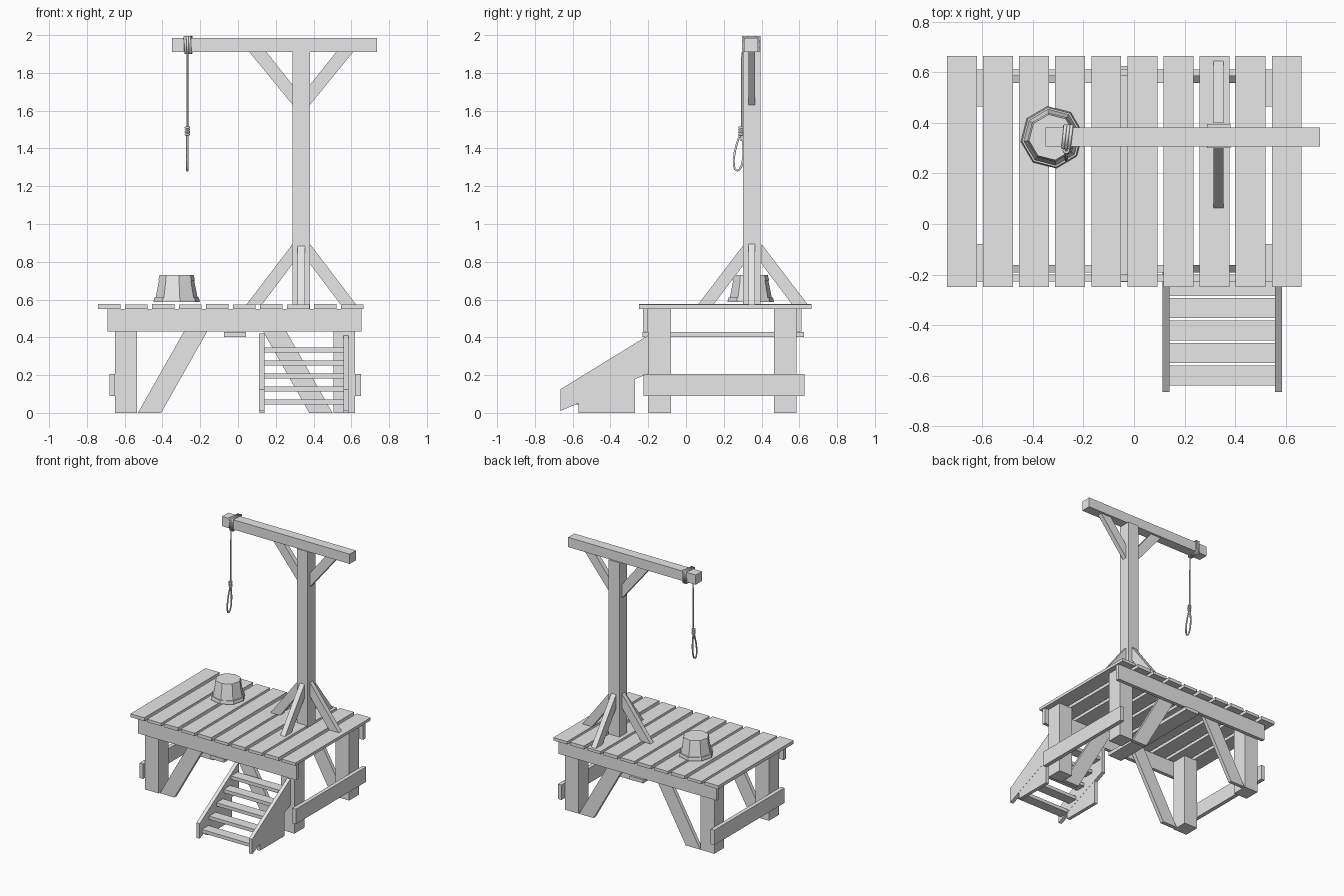
import bpy, bmesh, math
from mathutils import Vector

cube = bpy.data.objects.get("Cube")
if cube:
    bpy.data.objects.remove(cube)

mat = bpy.data.materials.new("plain_grey")
mat.use_nodes = True
GREY = (0.8, 0.8, 0.8, 1)
mat.diffuse_color = GREY
mat.node_tree.nodes["Principled BSDF"].inputs["Base Color"].default_value = GREY


def finish(name, mesh):
    mesh.materials.clear()
    mesh.materials.append(mat)
    ob = bpy.data.objects.new(name, mesh)
    bpy.context.collection.objects.link(ob)
    return ob


def prism(name, pts, axis, lo, hi):
    """Extrude a flat outline along x ('x': pts are y,z) or y ('y': pts are x,z)."""
    place = (lambda a, b, d: (d, a, b)) if axis == 'x' else (lambda a, b, d: (a, d, b))
    bm = bmesh.new()
    face = bm.faces.new([bm.verts.new(place(a, b, lo)) for a, b in pts])
    ext = bmesh.ops.extrude_face_region(bm, geom=[face])
    moved = [v for v in ext["geom"] if isinstance(v, bmesh.types.BMVert)]
    bmesh.ops.translate(bm, verts=moved, vec=Vector(place(0, 0, hi - lo)))
    bmesh.ops.recalc_face_normals(bm, faces=bm.faces)
    mesh = bpy.data.meshes.new(name)
    bm.to_mesh(mesh)
    bm.free()
    return finish(name, mesh)


def box(name, x, y, z):
    return prism(name, [(x[0], z[0]), (x[1], z[0]), (x[1], z[1]), (x[0], z[1])], 'y', *y)


def rope(name, points, radius, cyclic=False, smooth=False):
    """Six-sided cord along a path, turned into a mesh."""
    cu = bpy.data.curves.new(name + "_path", 'CURVE')
    cu.dimensions = '3D'
    cu.bevel_depth = radius
    cu.bevel_resolution = 1
    cu.use_fill_caps = True
    sp = cu.splines.new('POLY')
    sp.points.add(len(points) - 1)
    for p, co in zip(sp.points, points):
        p.co = (*co, 1)
    sp.use_cyclic_u = cyclic
    tmp = bpy.data.objects.new(name + "_tmp", cu)
    bpy.context.collection.objects.link(tmp)
    deps = bpy.context.evaluated_depsgraph_get()
    mesh = bpy.data.meshes.new_from_object(tmp.evaluated_get(deps))
    bpy.data.objects.remove(tmp)
    return finish(name, mesh)


# Deck planks, alternately a touch lower
for i in range(10):
    x = -0.74 + i * 0.1428
    box(f"deck_plank_{i + 1}", (x, x + 0.118), (-0.25, 0.665), (0.551, 0.577 - 0.004 * (i % 2)))

# Platform frame: long beams, legs, side rails, cross board
box("front_beam", (-0.69, 0.655), (-0.227, -0.2), (0.43, 0.551))
box("back_beam", (-0.69, 0.655), (0.585, 0.612), (0.43, 0.551))
MID = -0.015
for side, s in (("right", -1), ("left", 1)):
    xs = sorted((MID + s * 0.52, MID + s * 0.635))
    for end, y in (("front", (-0.2, -0.08)), ("back", (0.465, 0.585))):
        box(f"{end}_{side}_leg", xs, y, (0, 0.551))
    box(f"{side}_side_rail", sorted((MID + s * 0.635, MID + s * 0.665)), (-0.225, 0.628), (0.09, 0.205))
    # Slanted braces under the deck
    outline = [(MID + s * d, z) for d, z in ((0.515, 0), (0.392, 0), (0.08, 0.551), (0.203, 0.551))]
    for end, y in (("front", (-0.192, -0.162)), ("back", (0.557, 0.585))):
        prism(f"{end}_{side}_underbrace", outline, 'y', *y)
box("cross_board", (-0.073, 0.042), (-0.23, 0.625), (0.402, 0.429))

# Steps: stringers, ground supports, treads
for side, x in (("right", 0.112), ("left", 0.558)):
    prism(f"{side}_stringer", [(-0.665, 0.01), (-0.665, 0.125), (-0.185, 0.42), (-0.185, 0.215)],
          'x', x, x + 0.028)
    prism(f"{side}_stair_support", [(-0.57, 0), (-0.27, 0), (-0.27, 0.18), (-0.57, 0.055)],
          'x', x + 0.001, x + 0.027)
for i in range(5):
    y, z = -0.638 + i * 0.0885, 0.045 + i * 0.069
    box(f"tread_{i + 1}", (0.138, 0.56), (y, y + 0.079), (z, z + 0.026))

# Post and top beam
PX, PY = 0.335, 0.348
box("post", (PX - 0.046, PX + 0.046), (PY - 0.047, PY + 0.047), (0.551, 1.912))
box("top_beam", (-0.35, 0.735), (0.307, 0.382), (1.91, 1.985))

# Post braces: four at the foot, two under the beam
for label, s in (("minus", -1), ("plus", 1)):
    foot = [(s * d, z) for d, z in ((0.29, 0.574), (0.208, 0.574), (0.045, 0.79), (0.045, 0.895))]
    prism(f"foot_brace_x_{label}", [(PX + d, z) for d, z in foot], 'y', PY - 0.018, PY + 0.018)
    prism(f"foot_brace_y_{label}", [(PY + 0.006 + d, z) for d, z in foot], 'x', PX - 0.02, PX + 0.02)
    head = [(s * d, z) for d, z in ((0.275, 1.911), (0.185, 1.911), (0.045, 1.735), (0.045, 1.63))]
    prism(f"head_brace_{label}", [(PX + d, z) for d, z in head], 'y', PY - 0.018, PY + 0.018)

# Upturned eight-sided bucket: outside profile with bands, then the hollow inside
profile = [(0.106, 0.587), (0.124, 0.587), (0.119, 0.612), (0.112, 0.612), (0.094, 0.7),
           (0.098, 0.7), (0.091, 0.73)]
bm = bmesh.new()
rings = []
for r, z in profile + [(0.08, 0.715)]:
    rings.append([bm.verts.new((-0.325 + r * math.cos(math.radians(8 + 45 * k)),
                                0.343 + r * math.sin(math.radians(8 + 45 * k)), z)) for k in range(8)])
for n, (a, b) in enumerate(zip(rings, rings[1:])):
    if n == len(profile) - 1:
        break
    for k in range(8):
        bm.faces.new((a[k], a[k - 1], b[k - 1], b[k]))
for k in range(8):
    bm.faces.new((rings[0][k], rings[0][k - 1], rings[-1][k - 1], rings[-1][k]))
bm.faces.new(rings[-2])
bm.faces.new(rings[-1])
bmesh.ops.recalc_face_normals(bm, faces=bm.faces)
bucket = bpy.data.meshes.new("bucket")
bm.to_mesh(bucket)
bm.free()
finish("bucket", bucket)

# Rope coils around the beam, slightly skewed
RX = -0.268
for i in range(3):
    x = -0.277 + i * 0.012
    rope(f"rope_coil_{i + 1}", [(x, 0.3, 1.903), (x - 0.004, 0.3, 1.992),
                                (x + 0.006, 0.389, 1.992), (x + 0.004, 0.389, 1.903)], 0.007, True)

# Hanging rope, knot turns and loop
rope("hanging_rope", [(RX, 0.297, 1.91), (RX, 0.294, 1.44)], 0.005)
for i in range(4):
    z = 1.475 + i * 0.012
    rope(f"knot_turn_{i + 1}", [(RX + 0.009 * math.cos(a), 0.291 + 0.009 * math.sin(a), z)
                                for a in (k * math.tau / 8 for k in range(8))], 0.006, True)
loop = []
for k in range(16):
    a = k * math.tau / 16
    drop = (1 - math.cos(a)) / 2
    loop.append((RX, 0.291 - 0.02 * drop + 0.032 * math.sin(a) * (0.45 + 0.55 * drop), 1.475 - 0.193 * drop))
rope("rope_loop", loop, 0.006, True)
